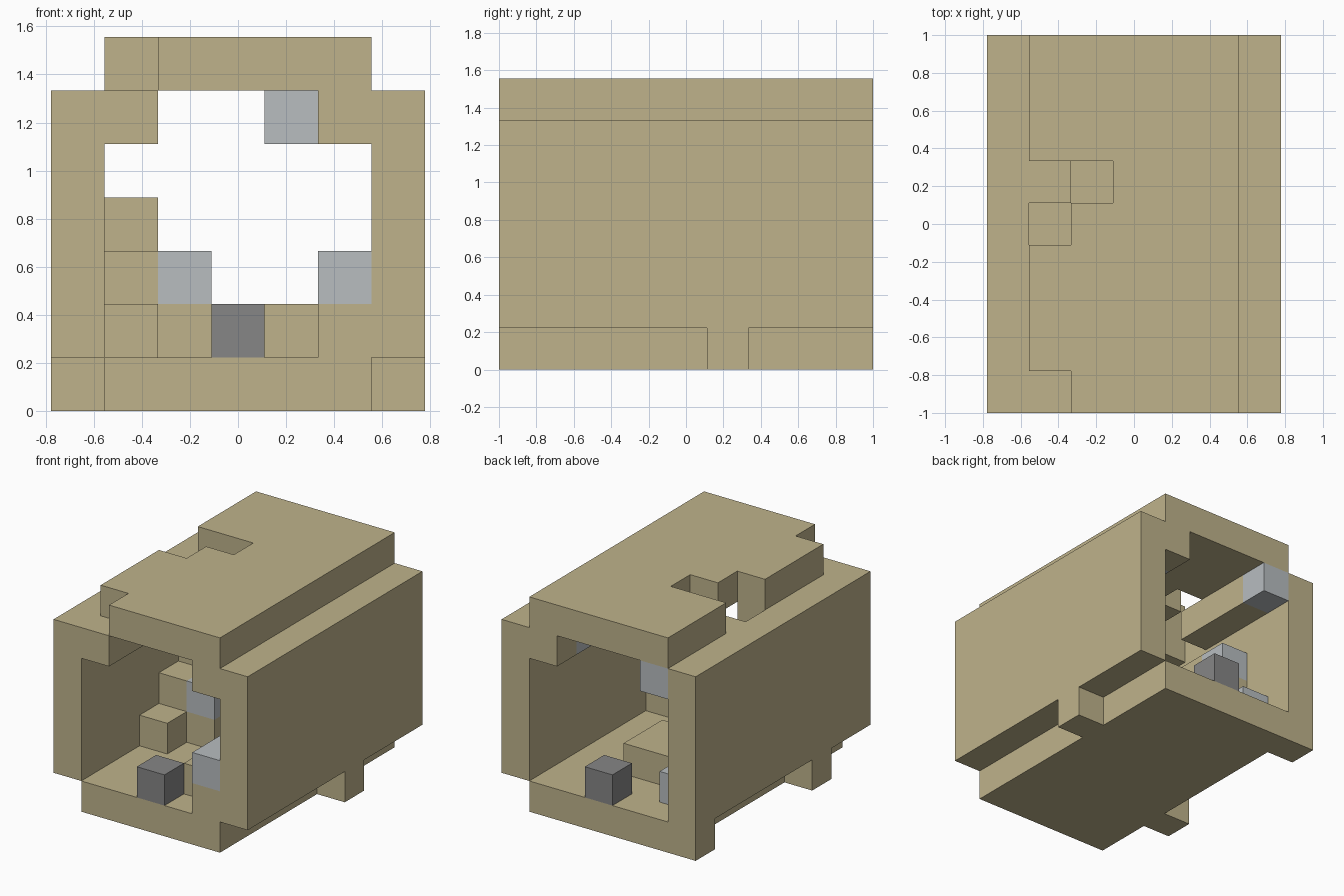
import bpy
import bmesh
from mathutils import Vector

cube = bpy.data.objects.get("Cube")
if cube:
    bpy.data.objects.remove(cube, do_unlink=True)

UNIT = 2 / 9
SIZE = Vector((7, 9, 7))


def material(name, color):
    mat = bpy.data.materials.new(name)
    mat.use_nodes = True
    mat.diffuse_color = (*color, 1)
    bsdf = mat.node_tree.nodes["Principled BSDF"]
    bsdf.inputs["Base Color"].default_value = (*color, 1)
    bsdf.inputs["Roughness"].default_value = 0.8
    return mat


tan = material("sand tan", (0.52, 0.45, 0.26))
light = material("pale grey", (0.48, 0.51, 0.53))
dark = material("dark grey", (0.24, 0.24, 0.24))


def box(x, y, z):
    """Grid cells of a box; each axis is one index or an inclusive pair."""
    spans = [range(a[0], a[1] + 1) if isinstance(a, tuple) else (a,) for a in (x, y, z)]
    return {(i, j, k) for i in spans[0] for j in spans[1] for k in spans[2]}


ALONG = (0, 8)
parts = {
    # Outer shell
    "floor": (tan, box((1, 5), ALONG, 0)),
    "right_wall": (tan, box(0, ALONG, (1, 5))),
    "left_wall": (tan, box(6, ALONG, (1, 5))),
    "roof": (tan, box((1, 5), ALONG, 6) - box(1, 0, 6) - box(1, 4, 6) - box((1, 2), 5, 6)),
    "right_roof_beam": (tan, box(1, ALONG, 5) - box(1, 4, 5) - box(1, 8, 5)),
    "left_roof_beam": (tan, box(5, ALONG, 5) - box(5, 7, 5)),
    # Feet under the walls
    "right_front_foot": (tan, box(0, 2, 0)),
    "right_back_foot": (tan, box(0, 8, 0)),
    "left_foot": (tan, box(6, 5, 0)),
    # Raised blocks inside
    "front_bench": (tan, box(5, (0, 2), 1) | box(4, 1, 1)),
    "middle_platform": (tan, box((1, 3), (5, 6), 1) | box(2, 4, 1)),
    "step": (tan, box(1, (3, 4), 1)),
    "stack": (tan, box(1, (4, 6), 2) | box(1, 5, 3)),
    # Pale blocks
    "bench_panel": (light, box(5, (0, 1), 2)),
    "platform_panel": (light, box(2, 4, 2)),
    "stack_panel": (light, box(1, 6, 3)),
    "floor_panel": (light, box(1, 7, 1)),
    "right_roof_lamp": (light, box(1, 8, 5)),
    "left_roof_lamp": (light, box(5, 7, 5)),
    "hanging_lamp": (light, box(4, 4, 5)),
    # Dark blocks at both ends
    "front_dark_block": (dark, box(3, 0, 1)),
    "back_dark_block": (dark, box(3, 8, 1)),
}

occupied = set().union(*(cells for _, cells in parts.values()))


def build(name, mat, cells):
    """Join cells into one mesh, keeping only the exposed faces."""
    bm = bmesh.new()
    for cell in cells:
        centre = Vector(cell) + Vector((0.5, 0.5, 0.5))
        for axis in range(3):
            for sign in (-1, 1):
                step = Vector((0, 0, 0))
                step[axis] = sign
                if tuple(int(c) for c in Vector(cell) + step) in occupied:
                    continue
                u, v = Vector((0, 0, 0)), Vector((0, 0, 0))
                u[(axis + 1) % 3] = 0.5
                v[(axis + 2) % 3] = 0.5 * sign
                mid = centre + step / 2
                corners = (mid - u - v, mid + u - v, mid + u + v, mid - u + v)
                bm.faces.new([bm.verts.new(c) for c in corners])
    bmesh.ops.remove_doubles(bm, verts=bm.verts, dist=0.001)
    bmesh.ops.dissolve_limit(bm, angle_limit=0.01, verts=bm.verts, edges=bm.edges)
    # Grid to model space
    for vert in bm.verts:
        vert.co = (vert.co - Vector((SIZE.x / 2, SIZE.y / 2, 0))) * UNIT
    mesh = bpy.data.meshes.new(name)
    bm.to_mesh(mesh)
    bm.free()
    mesh.materials.append(mat)
    bpy.context.collection.objects.link(bpy.data.objects.new(name, mesh))


for part_name, (part_mat, part_cells) in parts.items():
    build(part_name, part_mat, part_cells)
